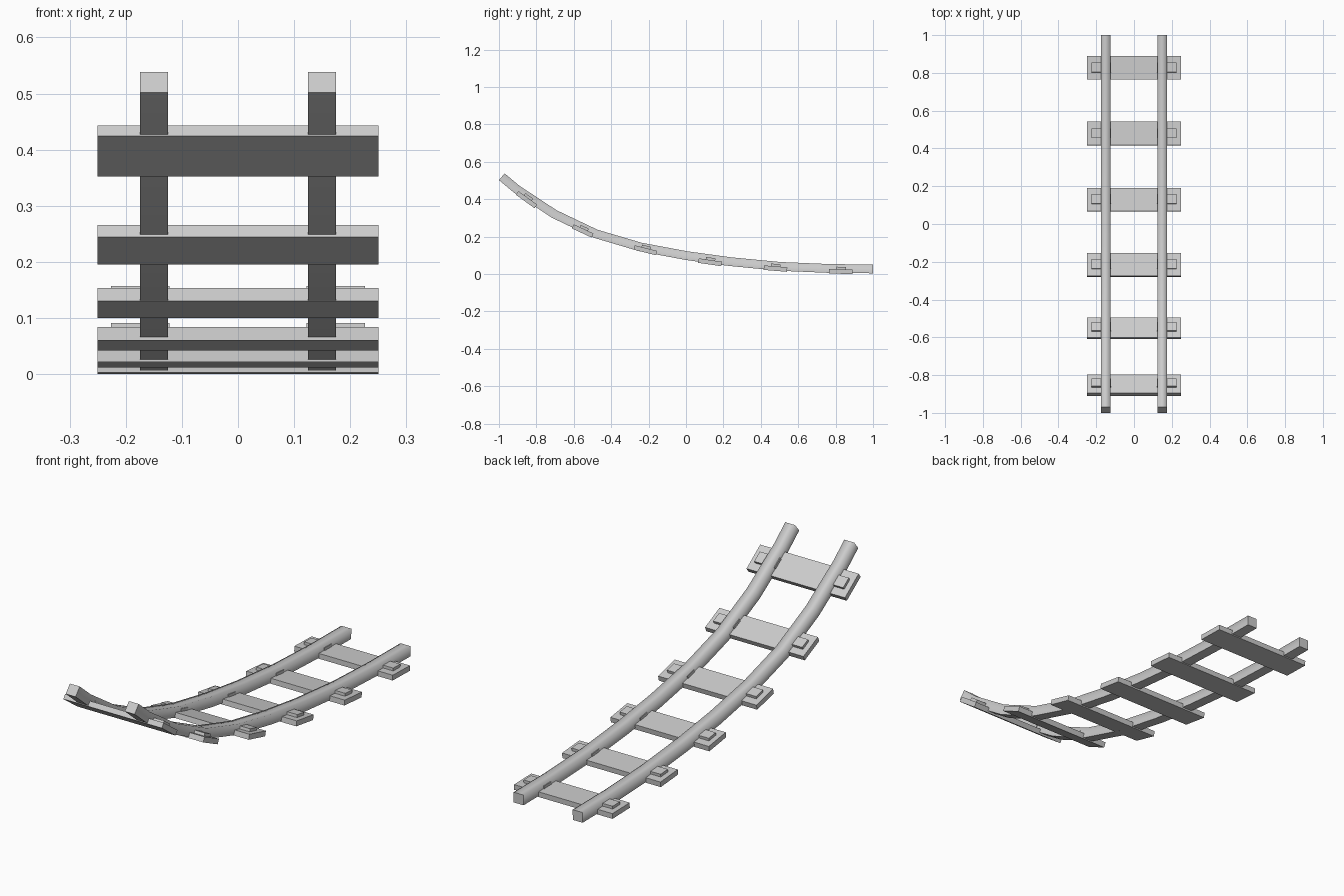
import bpy, bmesh
from mathutils import Vector

if "Cube" in bpy.data.objects:
    bpy.data.objects.remove(bpy.data.objects["Cube"])


def make_object(name, bm, smooth=False):
    bmesh.ops.recalc_face_normals(bm, faces=bm.faces)
    mesh = bpy.data.meshes.new(name)
    bm.to_mesh(mesh)
    bm.free()
    for p in mesh.polygons:
        p.use_smooth = smooth
    obj = bpy.data.objects.new(name, mesh)
    bpy.context.collection.objects.link(obj)
    return obj


def sweep(name, bottom, x0, x1, height, lift=0.0, smooth=False):
    """Rectangular bar following a (y, z) path, thickened along its normal."""
    pts = [Vector(p) for p in bottom]
    bm = bmesh.new()
    rings = []
    for i, p in enumerate(pts):
        t = pts[min(i + 1, len(pts) - 1)] - pts[max(i - 1, 0)]
        n = Vector((-t.y, t.x)).normalized()
        a, b = p + n * lift, p + n * (lift + height)
        rings.append([bm.verts.new(c) for c in (
            (x0, a.x, a.y), (x1, a.x, a.y), (x1, b.x, b.y), (x0, b.x, b.y))])
    for r, s in zip(rings, rings[1:]):
        for k in range(4):
            f = bm.faces.new((r[k], r[(k + 1) % 4], s[(k + 1) % 4], s[k]))
            if smooth and k == 0:      # crisp edges around the underside
                for e in f.edges:
                    if e.verts[0].co.x == e.verts[1].co.x:
                        e.smooth = False
    for ring in (rings[0], rings[-1]):
        for e in bm.faces.new(ring).edges:
            e.smooth = False
    return make_object(name, bm, smooth)


# Underside of the rails, descending from front to back
rail_path = [(-1, .502), (-.917, .433), (-.715, .30), (-.49, .193), (-.25, .122),
             (0, .075), (.233, .043), (.5, .0175), (.77, .006), (1, .004)]

# Undersides of the sleepers: front y, front z, back y, back z
sleepers = [(-.91, .424, -.81, .352), (-.61, .244, -.505, .195),
            (-.28, .13, -.16, .10), (.065, .06, .188, .042),
            (.415, .022, .54, .012), (.765, .003, .89, 0)]

# Rails
for side, label in ((-1, "left"), (1, "right")):
    sweep(f"rail_{label}", rail_path, side * .15 - .025, side * .15 + .025,
          .047, smooth=True)

# Sleepers with a raised fixing plate under each rail
for i, (y0, z0, y1, z1) in enumerate(sleepers):
    a, b = Vector((y0, z0)), Vector((y1, z1))
    sweep(f"sleeper_{i + 1}", [a, b], -.25, .25, .024)
    plate = [a.lerp(b, .3), a.lerp(b, .71)]
    for side, label in ((-1, "left"), (1, "right")):
        x0, x1 = sorted((side * .122, side * .226))
        sweep(f"rail_plate_{label}_{i + 1}", plate, x0, x1, .017, lift=.02)
